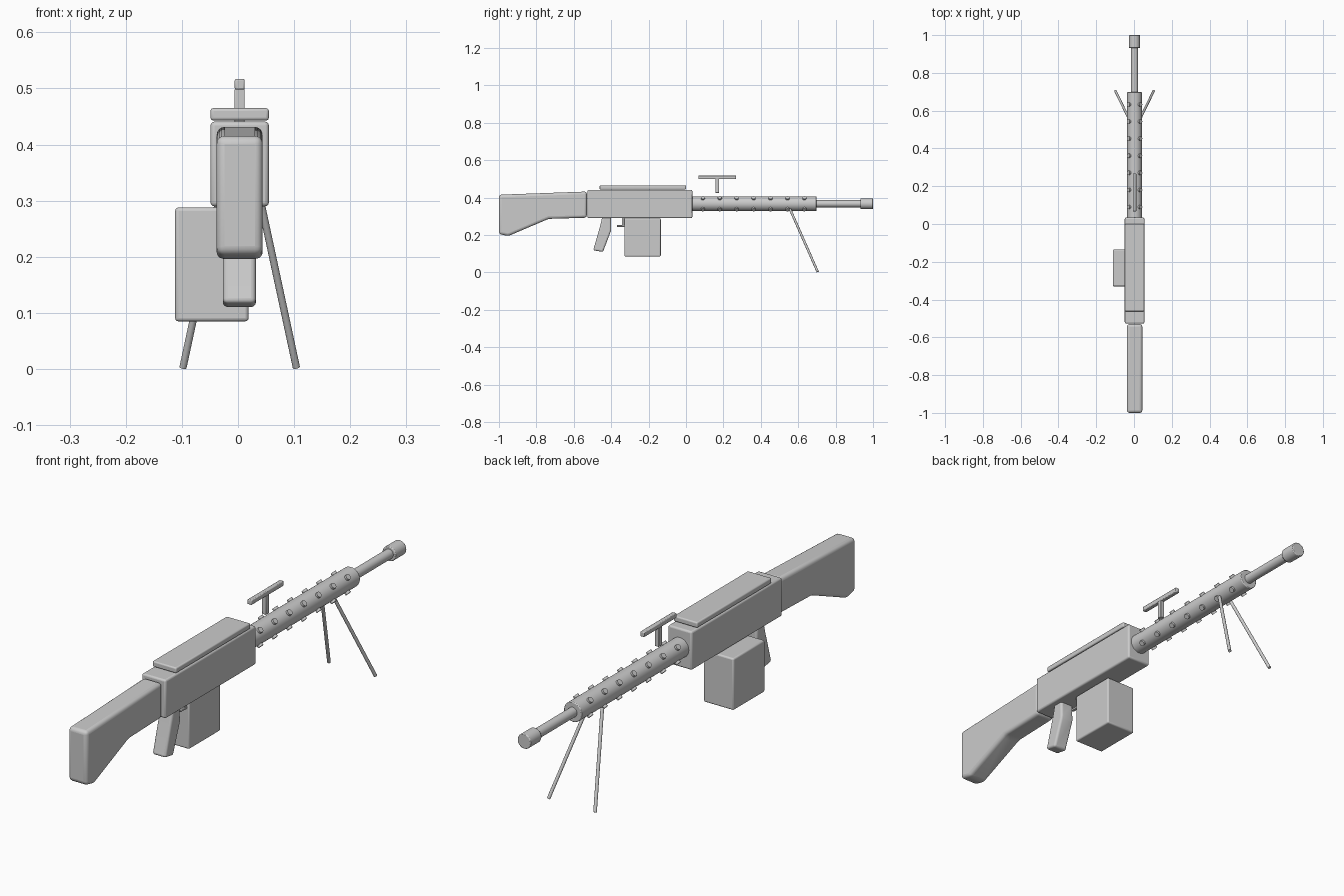
import bpy, bmesh, math
from mathutils import Vector

if "Cube" in bpy.data.objects:
    bpy.data.objects.remove(bpy.data.objects["Cube"])

CX = 0.003   # gun centre line
BZ = 0.367   # bore height


def finish(name, bm, bevel=0.0, segs=3):
    bmesh.ops.recalc_face_normals(bm, faces=bm.faces)
    me = bpy.data.meshes.new(name)
    bm.to_mesh(me)
    bm.free()
    ob = bpy.data.objects.new(name, me)
    bpy.context.collection.objects.link(ob)
    if bevel:
        m = ob.modifiers.new("bevel", "BEVEL")
        m.width, m.segments = bevel, segs
        m.limit_method, m.angle_limit = "ANGLE", math.radians(20)
    bpy.ops.object.select_all(action="DESELECT")
    ob.select_set(True)
    bpy.context.view_layer.objects.active = ob
    bpy.ops.object.shade_smooth_by_angle(angle=math.radians(35))
    return ob


def box(name, x, y, z, bevel=0.0, segs=3):
    bm = bmesh.new()
    bmesh.ops.create_cube(bm, size=1)
    for v in bm.verts:
        v.co = [(a + b) / 2 + c * (b - a) for (a, b), c in zip((x, y, z), v.co)]
    return finish(name, bm, bevel, segs)


def plate(name, profile, x0, x1, bevel, segs=4):
    """Side profile of (y, z) points extruded across x."""
    bm = bmesh.new()
    f = bm.faces.new([bm.verts.new((x0, y, z)) for y, z in profile])
    ext = bmesh.ops.extrude_face_region(bm, geom=[f])["geom"]
    bmesh.ops.translate(bm, vec=(x1 - x0, 0, 0),
                        verts=[g for g in ext if isinstance(g, bmesh.types.BMVert)])
    return finish(name, bm, bevel, segs)


def rod(name, p, q, r, sides=32, bevel=0.0):
    p, q = Vector(p), Vector(q)
    bm = bmesh.new()
    bmesh.ops.create_cone(bm, cap_ends=True, segments=sides, radius1=r, radius2=r,
                          depth=(q - p).length)
    rot = (q - p).to_track_quat("Z", "Y")
    for v in bm.verts:
        v.co = rot @ v.co + (p + q) / 2
    ob = finish(name, bm, 0)
    if bevel:
        m = ob.modifiers.new("bevel", "BEVEL")
        m.width, m.segments = bevel, 2
        m.limit_method, m.angle_limit = "ANGLE", math.radians(40)
    return ob


# Receiver and top cover
box("receiver", (-0.049, 0.055), (-0.527, 0.034), (0.29, 0.441), 0.007)
box("top_cover", (-0.049, 0.055), (-0.462, 0.0), (0.443, 0.465), 0.005)

# Shoulder stock and pistol grip
plate("stock", [(-0.53, 0.292), (-0.53, 0.432), (-1.0, 0.415), (-1.0, 0.205),
                (-0.95, 0.194), (-0.735, 0.286)], -0.038, 0.044, 0.014)
plate("grip", [(-0.447, 0.3), (-0.402, 0.3), (-0.4, 0.225), (-0.444, 0.109),
               (-0.496, 0.118), (-0.457, 0.255)], -0.027, 0.032, 0.009)

# Trigger and ammunition box
box("trigger", (-0.003, 0.009), (-0.37, -0.328), (0.243, 0.252), 0.002, 2)
box("trigger_post", (-0.003, 0.009), (-0.342, -0.33), (0.25, 0.295), 0.002, 2)
box("ammo_box", (-0.112, 0.019), (-0.33, -0.135), (0.085, 0.288), 0.006)

# Barrel, muzzle and shroud
rod("barrel_shroud", (CX, 0.03, BZ), (CX, 0.698, BZ), 0.039, bevel=0.003)
rod("barrel", (CX, 0.68, BZ), (CX, 0.94, BZ), 0.019)
rod("muzzle", (CX, 0.932, BZ), (CX, 1.0, BZ), 0.029, bevel=0.003)

# Four rows of small studs around the shroud
bm = bmesh.new()
for row in range(4):
    a = math.radians(45 + 90 * row)
    for i in range(7):
        c = Vector((CX + 0.040 * math.cos(a), 0.09 + 0.0905 * i, BZ + 0.040 * math.sin(a)))
        vs = bmesh.ops.create_cone(bm, cap_ends=True, segments=16, radius1=0.011,
                                   radius2=0.011, depth=0.014)["verts"]
        rot = Vector((math.cos(a), 0, math.sin(a))).to_track_quat("Z", "Y")
        for v in vs:
            v.co = rot @ v.co + c
finish("shroud_studs", bm)

# Raised sight: post and bar
box("sight_post", (-0.006, 0.012), (0.157, 0.177), (0.425, 0.5), 0.002, 2)
box("sight_bar", (-0.006, 0.012), (0.066, 0.268), (0.498, 0.517), 0.003, 2)

# Bipod legs
for side, label in ((-1, "left"), (1, "right")):
    rod("bipod_leg_" + label, (CX + side * 0.029, 0.556, 0.338),
        (CX + side * 0.101, 0.704, 0.003), 0.0065, 16)
